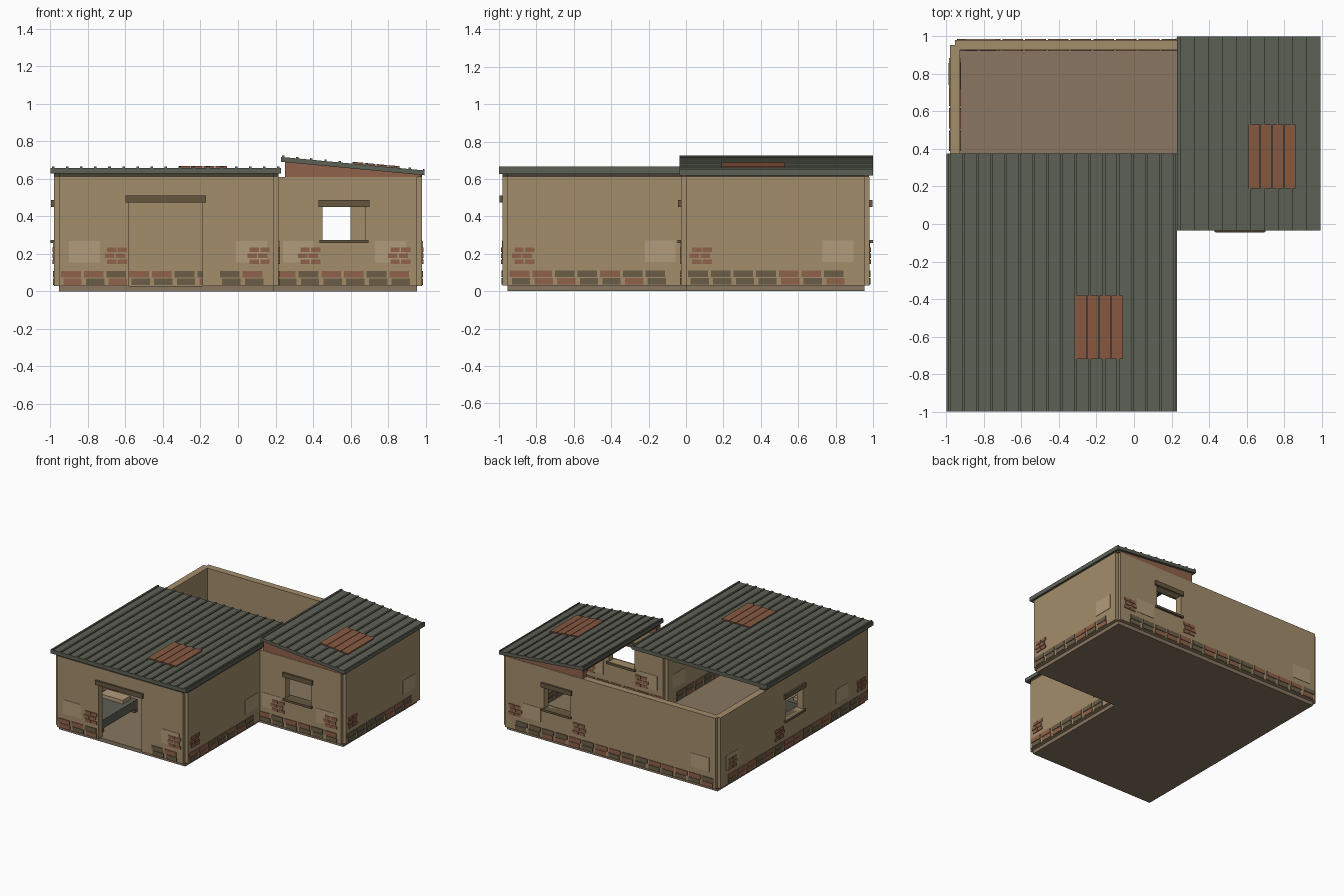
import bpy, bmesh, math, random
from mathutils import Vector

if "Cube" in bpy.data.objects:
    bpy.data.objects.remove(bpy.data.objects["Cube"])

random.seed(4)


def mat(name, rgb):
    m = bpy.data.materials.new(name)
    m.diffuse_color = [(c / 255) ** 2.2 for c in rgb] + [1]
    m.use_nodes = True
    m.node_tree.nodes["Principled BSDF"].inputs["Base Color"].default_value = m.diffuse_color
    return m


MUD = mat("mud_plaster", (162, 140, 107))
PALE = mat("pale_plaster", (176, 155, 122))
FLOOR = mat("earth_floor", (135, 117, 97))
WOOD = mat("dark_wood", (102, 88, 66))
STONE = mat("stone", (106, 94, 72))
BRICK = mat("brick", (142, 98, 76))
ROOF = mat("roof_metal", (94, 97, 86))
RUST = mat("rust", (134, 89, 67))
BEAM = mat("beam", (72, 66, 54))


def finish(name, bm, material):
    bmesh.ops.recalc_face_normals(bm, faces=bm.faces)
    me = bpy.data.meshes.new(name)
    bm.to_mesh(me)
    bm.free()
    me.materials.append(material)
    ob = bpy.data.objects.new(name, me)
    bpy.context.collection.objects.link(ob)
    return ob


def boxes(name, spans, material):
    """One object from a list of (low corner, high corner) boxes."""
    bm = bmesh.new()
    for lo, hi in spans:
        vs = bmesh.ops.create_cube(bm, size=1)["verts"]
        lo, hi = Vector(lo), Vector(hi)
        for v in vs:
            v.co = (lo + hi) / 2 + v.co * (hi - lo)
    return finish(name, bm, material)


def prism(name, pts, axis, a, b, material):
    """Extrude a 2D outline: axis 'y' uses (x, z) points, axis 'z' uses (x, y)."""
    bm = bmesh.new()
    co = (lambda p: (p[0], a, p[1])) if axis == "y" else (lambda p: (p[0], p[1], a))
    f = bm.faces.new([bm.verts.new(co(p)) for p in pts])
    r = bmesh.ops.extrude_face_region(bm, geom=[f])
    d = (0, b - a, 0) if axis == "y" else (0, 0, b - a)
    bmesh.ops.translate(bm, vec=d, verts=[v for v in r["geom"] if isinstance(v, bmesh.types.BMVert)])
    return finish(name, bm, material)


def slab(axis, c, a0, a1, z0, z1, t):
    """Box along a wall line: c is the wall's fixed coordinate, t its half thickness."""
    if axis == "x":
        return (a0, c - t, z0), (a1, c + t, z1)
    return (c - t, a0, z0), (c + t, a1, z1)


# Floor slab
E, X1, Y1, Z0, Z1, T = 0.955, 0.19, 0.0, 0.03, 0.61, 0.027
prism("floor_slab", [(-E, -E), (X1, -E), (X1, Y1), (E, Y1), (E, E), (-E, E)], "z", 0, Z0, FLOOR)

# Walls: name, axis, line, start, end, opening (a0, a1, z0, z1), brick patches, plaster patches
walls = [
    ("front_wall", "x", -E, -E, X1, (-0.58, -0.19, Z0, 0.475), (-0.71, 0.05), (-0.90, -0.01)),
    ("main_right_wall", "y", X1, -E, Y1, None, (-0.93, 0.0 - 2), (-0.22,)),
    ("wing_front_wall", "x", Y1, X1, E, (0.45, 0.68, 0.275, 0.45), (0.32, 0.80), (0.24, 0.73)),
    ("wing_right_wall", "y", E, Y1, E, None, (0.02,), (0.73,)),
    ("back_wall", "x", E, -E, E, (0.365, 0.60, 0.275, 0.45), (0.80, 0.22), (-0.90, 0.63)),
    ("left_wall", "y", -E, -E, E, (-0.115, 0.115, 0.275, 0.45), (-0.93, 0.13, 0.74), (0.72, -0.70)),
]
for name, ax, c, a0, a1, hole, bricks, patches in walls:
    if hole:
        h0, h1, hz0, hz1 = hole
        parts = [slab(ax, c, a0, h0, Z0, Z1, T), slab(ax, c, h1, a1, Z0, Z1, T),
                 slab(ax, c, h0, h1, hz1, Z1, T)]
        if hz0 > Z0:
            parts.append(slab(ax, c, h0, h1, Z0, hz0, T))
        # Lintel and sill
        trim = [slab(ax, c, h0 - 0.02, h1 + 0.02, hz1, hz1 + 0.037, T + 0.015)]
        if hz0 > Z0:
            trim.append(slab(ax, c, h0 - 0.015, h1 + 0.015, hz0 - 0.017, hz0, T + 0.018))
        boxes(name + "_lintel_and_sill", trim, WOOD)
    else:
        parts = [slab(ax, c, a0, a1, Z0, Z1, T)]
    boxes(name, parts, MUD)

    # Pale plaster patches
    boxes(name + "_plaster_patches",
          [slab(ax, c, p, p + 0.165, 0.155, 0.27, T + 0.003) for p in patches], PALE)

    # Exposed brick patches, three staggered rows
    red, grey = [], []
    for p in (b for b in bricks if b > -1):
        for row, shift in enumerate((0.012, 0.0, 0.012)):
            z = 0.145 + row * 0.033
            for k in range(2):
                s = p + shift + k * 0.057
                red.append(slab(ax, c, s, s + 0.05, z, z + 0.024, T + 0.006))

    # Stone footing, two courses, skipping the doorway
    n = int((a1 - a0 - 0.01) / 0.121)
    for i in range(n):
        for row in range(2):
            s = a0 + 0.012 + i * 0.121 + (0 if row else 0.012)
            w = 0.105 if row else 0.098
            if hole and hole[2] == Z0 and s + w > hole[0] and s < hole[1]:
                continue
            box = slab(ax, c, s, s + w, 0.035 + row * 0.04, 0.07 + row * 0.04, T + 0.005)
            (red if random.random() < 0.35 else grey).append(box)
    boxes(name + "_bricks", red, BRICK)
    boxes(name + "_footing_stones", grey, STONE)

# Wall plates under the roofs
boxes("wall_plates", [
    slab("x", -E, -E, X1, Z1, 0.63, T), slab("y", X1, -E, Y1, Z1, 0.63, T),
    slab("y", -E, -E, 0.37, Z1, 0.63, T), slab("y", E, Y1, E, Z1, 0.624, T)], BEAM)

# Flat main roof with standing ribs along y
boxes("main_roof", [((-1, -1, 0.628), (0.23, 0.375, 0.658))], ROOF)
boxes("main_roof_ribs", [((x - 0.007, -1, 0.657), (x + 0.007, 0.375, 0.666))
                         for x in (-0.985 + i * 0.075 for i in range(17))], ROOF)
boxes("main_roof_rust_patch", [((-0.315 + i * 0.065, -0.72, 0.656), (-0.254 + i * 0.065, -0.38, 0.668))
                               for i in range(4)], RUST)


# Sloped wing roof with ribs and patch
def top(x):
    return 0.717 + (x - 0.23) * (0.645 - 0.717) / 0.765


def strip(x0, x1, low, high):
    return [(x0, top(x0) + low), (x1, top(x1) + low), (x1, top(x1) + high), (x0, top(x0) + high)]


prism("wing_roof", strip(0.23, 0.995, -0.026, 0), "y", -0.035, 1.0, ROOF)
for i in range(11):
    x = 0.235 + i * 0.075
    prism("wing_roof_rib", strip(x, min(x + 0.013, 0.995), -0.003, 0.008), "y", -0.035, 1.0, ROOF)
for i in range(4):
    x = 0.61 + i * 0.064
    prism("wing_roof_rust_patch", strip(x, x + 0.06, -0.003, 0.010), "y", 0.19, 0.53, RUST)

# Brick gable infill at both wing ends, and the beam on the open high side
for c in (Y1, E):
    prism("wing_gable", [(0.25, Z1), (0.975, Z1), (0.975, top(0.975) - 0.026), (0.25, top(0.25) - 0.026)],
          "y", c - 0.024, c + 0.024, BRICK)
boxes("wing_high_beam", [((0.25, -0.02, 0.665), (0.28, 0.975, 0.69))], BEAM)

# Low cot against the left wall inside the doorway
boxes("cot", [((-0.91, -0.88, 0.06), (-0.62, -0.42, 0.13))], ROOF)
boxes("cot_legs", [((x, y, Z0), (x + 0.03, y + 0.03, 0.06)) for x in (-0.91, -0.65) for y in (-0.88, -0.45)], WOOD)
boxes("cot_pillow", [((-0.87, -0.55, 0.13), (-0.66, -0.45, 0.16))], PALE)
